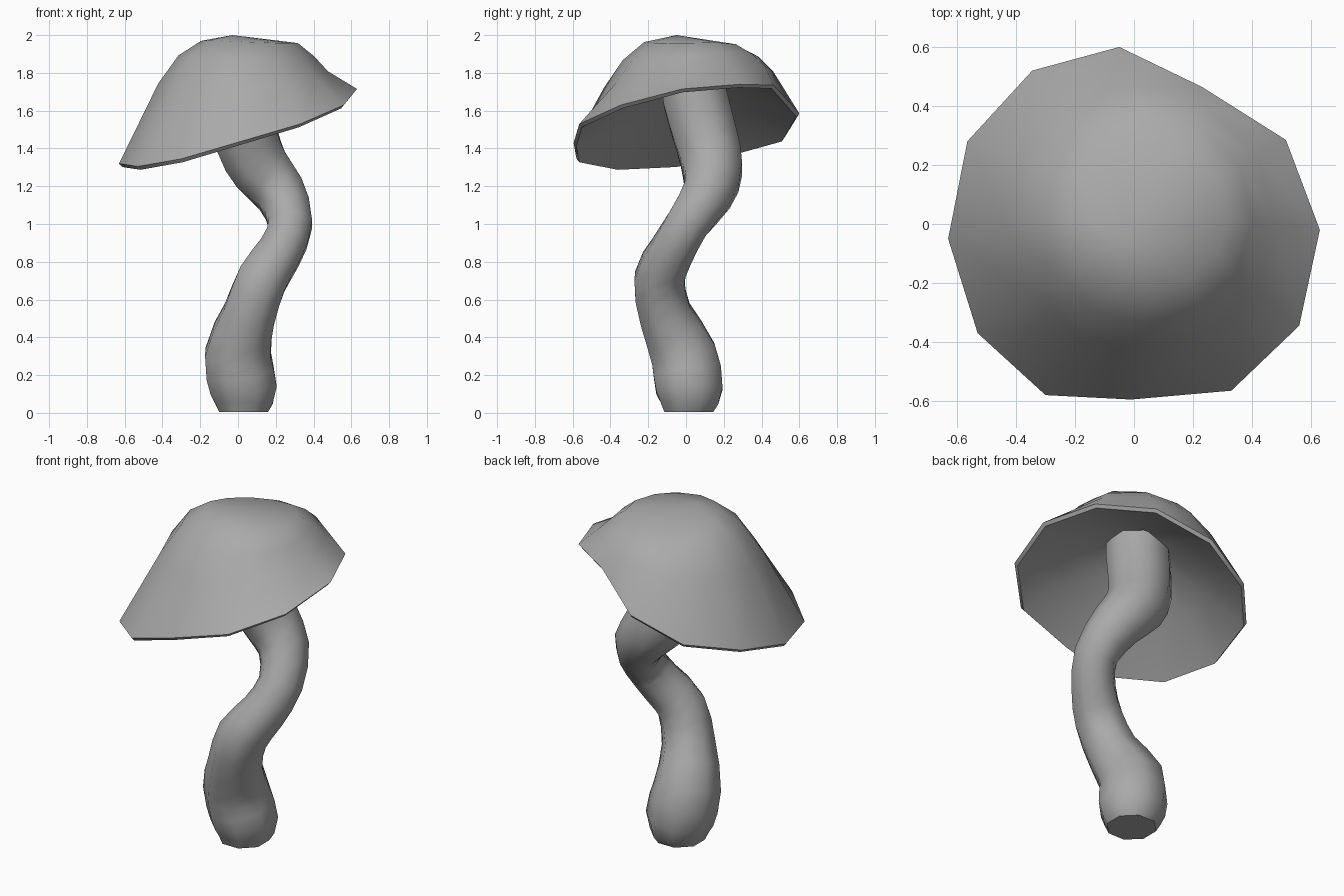
import bpy
import math
from mathutils import Vector

cube = bpy.data.objects.get("Cube")
if cube:
    bpy.data.objects.remove(cube, do_unlink=True)

grey = bpy.data.materials.new("plain_grey")
grey.use_nodes = True
colour = (0.4, 0.4, 0.4, 1)
grey.diffuse_color = colour
grey.node_tree.nodes["Principled BSDF"].inputs["Base Color"].default_value = colour


def bridge(ring, sides):
    """Quads joining one ring of vertices to the next."""
    start = ring * sides
    quads = []
    for i in range(sides):
        j = (i + 1) % sides
        quads.append((start + i, start + j, start + sides + j, start + sides + i))
    return quads


def make_object(name, verts, faces, sharp_degrees):
    mesh = bpy.data.meshes.new(name)
    mesh.from_pydata(verts, [], faces)
    mesh.update()
    mesh.materials.append(grey)
    obj = bpy.data.objects.new(name, mesh)
    bpy.context.collection.objects.link(obj)
    bpy.ops.object.select_all(action='DESELECT')
    obj.select_set(True)
    bpy.context.view_layer.objects.active = obj
    bpy.ops.object.shade_smooth_by_angle(angle=math.radians(sharp_degrees))


def soften(points):
    """Add one point halfway along each span of a smooth curve."""
    result = []
    for k in range(len(points) - 1):
        a, b = points[k], points[k + 1]
        before = points[max(k - 1, 0)]
        after = points[min(k + 2, len(points) - 1)]
        result += [a, (a + b) * 0.5 + (a + b - before - after) / 16]
    return result + [points[-1]]


# Stem: octagonal rings swept along a winding path (x, y, z, radius)
path = soften([Vector(p) for p in (
    (.03, .015, .005, .14), (.03, .018, .12, .19), (0, -.014, .31, .188),
    (.06, -.11, .52, .15), (.13, -.14, .71, .143), (.222, -.078, .85, .127),
    (.277, .008, 1, .124), (.225, .115, 1.16, .144), (.12, .14, 1.29, .17),
    (.05, .11, 1.44, .18), (.01, .05, 1.66, .185), (-.01, .02, 1.87, .18),
)])
SIDES = 8
UP = Vector((0, 0, 1))
stem_verts = []
for k, point in enumerate(path):
    before, after = path[max(k - 1, 0)], path[min(k + 1, len(path) - 1)]
    tangent = UP if k == 0 else (after - before).to_3d().normalized()
    turn = UP.rotation_difference(tangent)
    for i in range(SIDES):
        a = math.tau * (i + 0.5) / SIDES
        spoke = Vector((math.cos(a), math.sin(a), 0)) * point.w
        stem_verts.append(point.to_3d() + turn @ spoke)
stem_faces = [tuple(reversed(range(SIDES)))]
for k in range(len(path) - 1):
    stem_faces += bridge(k, SIDES)
stem_faces.append(tuple(range(len(stem_verts) - SIDES, len(stem_verts))))
make_object("stem", stem_verts, stem_faces, 50)

# Cap: uneven tilted rim, counter-clockwise
rim = [Vector(p) for p in (
    (.63, -.02, 1.715), (.515, .285, 1.74), (.23, .465, 1.735), (-.05, .6, 1.585),
    (-.345, .52, 1.455), (-.565, .28, 1.39), (-.63, -.05, 1.32), (-.53, -.37, 1.305),
    (-.3, -.58, 1.345), (-.01, -.595, 1.43), (.33, -.565, 1.53), (.56, -.345, 1.63),
)]
crown = Vector((-.03, -.05, 2))
hollow = Vector((0, .02, 1.78))
lip = [Vector((p.x * .975, p.y * .975, p.z - .018)) for p in rim]

# Underside: shallow hollow, from its middle out to the lip and the rim
rings = [[hollow.lerp(p, width) + UP * bulge for p in lip]
         for width, bulge in ((.33, .02), (.66, .03))]
rings += [lip, rim]

# Top: rounder rings leaning to the high side (radius, shift, height, slope x, slope y),
# dented slightly at the back
dent_side = Vector((-.5, .87))
for radius, shift, height, slope_x, slope_y in (
        (.45, .03, 1.78, .06, .14), (.36, .05, 1.895, -.02, .08), (.256, .07, 1.97, -.04, .02)):
    ring = []
    for p in rim:
        out = p.to_2d().normalized()
        x, y = out.x * radius + shift * .87, out.y * radius + shift * .5
        dent = .065 * max(0, out.dot(dent_side) - .3)
        ring.append(Vector((x, y, height + slope_x * x + slope_y * y - dent)))
    rings.append(ring)

count = len(rim)
cap_verts = [v for ring in rings for v in ring] + [hollow, crown]
crown_index = len(cap_verts) - 1
hollow_index = crown_index - 1
cap_faces = []
for k in range(len(rings) - 1):
    cap_faces += bridge(k, count)
last = hollow_index - count
for i in range(count):
    j = (i + 1) % count
    cap_faces.append((j, i, hollow_index))
    cap_faces.append((last + i, last + j, crown_index))
make_object("cap", cap_verts, cap_faces, 50)
